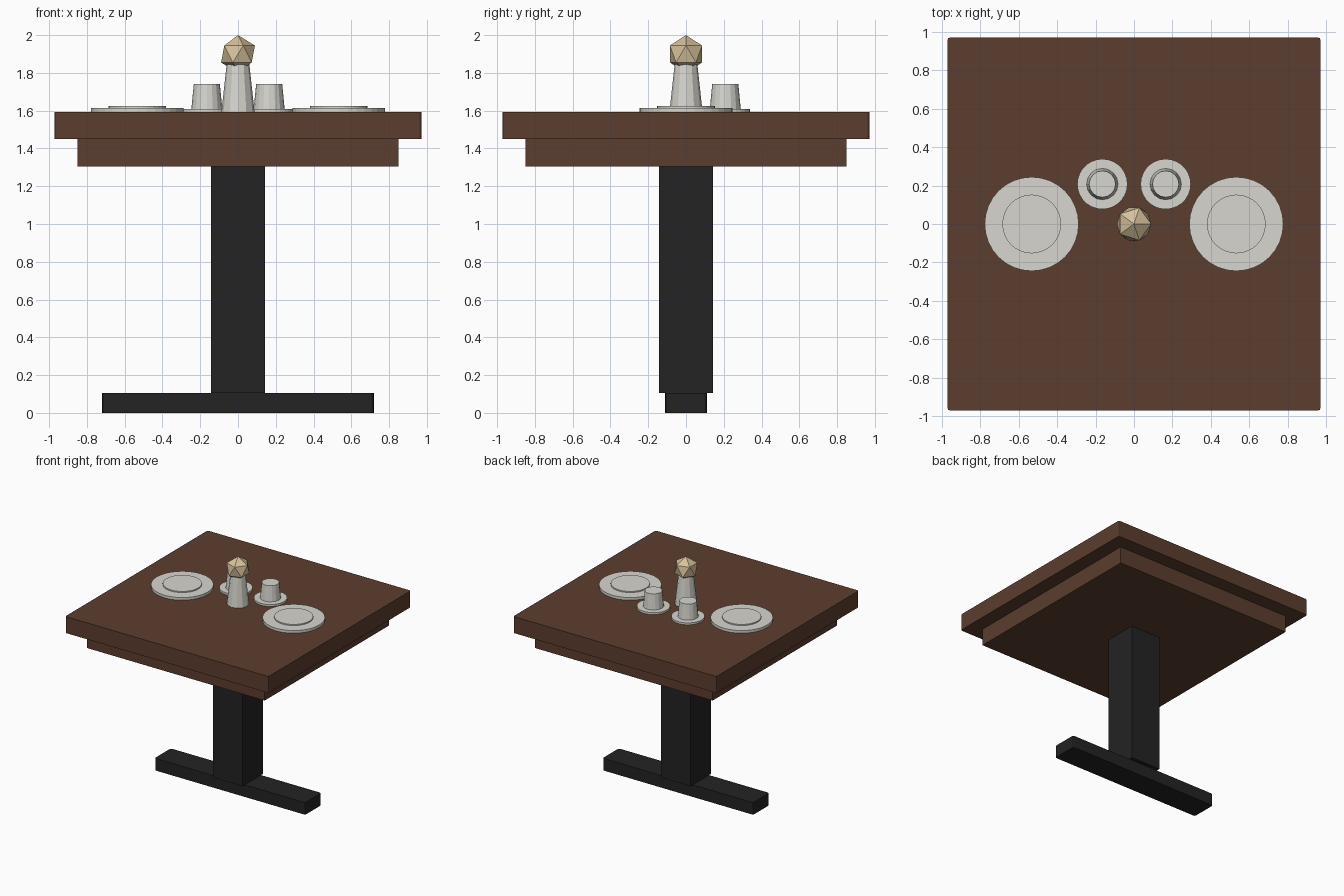
import bpy, bmesh, math

if "Cube" in bpy.data.objects:
    bpy.data.objects.remove(bpy.data.objects["Cube"])


def srgb(h):
    c = [int(h[i:i + 2], 16) / 255 for i in (0, 2, 4)]
    return [v / 12.92 if v <= 0.04045 else ((v + 0.055) / 1.055) ** 2.4 for v in c] + [1]


def material(name, h):
    m = bpy.data.materials.new(name)
    m.diffuse_color = srgb(h)
    m.use_nodes = True
    m.node_tree.nodes["Principled BSDF"].inputs["Base Color"].default_value = m.diffuse_color
    return m


wood = material("brown wood", "5c3d2e")
iron = material("black metal", "232323")
china = material("off white china", "d7d6cf")
straw = material("pale straw", "d6c19a")


def finish(name, bm, mat, loc=(0, 0, 0)):
    bmesh.ops.recalc_face_normals(bm, faces=bm.faces)
    me = bpy.data.meshes.new(name)
    bm.to_mesh(me)
    bm.free()
    me.materials.append(mat)
    ob = bpy.data.objects.new(name, me)
    ob.location = loc
    bpy.context.collection.objects.link(ob)
    return ob


def box(name, hx, hy, z0, z1, mat, bevel=0):
    """Box with optionally softened upright corners."""
    bm = bmesh.new()
    bmesh.ops.create_cube(bm, size=1)
    for v in bm.verts:
        v.co = (v.co.x * 2 * hx, v.co.y * 2 * hy, z0 if v.co.z < 0 else z1)
    if bevel:
        upright = [e for e in bm.edges if abs(e.verts[0].co.z - e.verts[1].co.z) > 0.01]
        bmesh.ops.bevel(bm, geom=upright, offset=bevel, segments=2, profile=0.5, affect='EDGES')
    return finish(name, bm, mat)


def turned(name, profile, sides, mat, x=0, y=0):
    """Closed lathe from (radius, height) points, capped at both ends."""
    bm = bmesh.new()
    rings = [[bm.verts.new((r * math.cos(2 * math.pi * i / sides),
                            r * math.sin(2 * math.pi * i / sides), z))
              for i in range(sides)] for r, z in profile]
    for a, b in zip(rings, rings[1:]):
        for i in range(sides):
            j = (i + 1) % sides
            bm.faces.new((a[i], a[j], b[j], b[i]))
    bm.faces.new(rings[0])
    bm.faces.new(rings[-1])
    return finish(name, bm, mat, (x, y, 0))


# Table
TOP = 1.592
box("foot_bar", 0.72, 0.11, 0, 0.105, iron, 0.015)
box("pedestal", 0.142, 0.142, 0.105, 1.305, iron)
box("apron", 0.85, 0.85, 1.305, 1.45, wood)
box("table_top", 0.972, 0.972, 1.45, TOP, wood, 0.014)

# Place settings, mirrored left and right
for side, s in (("left", -1), ("right", 1)):
    turned(side + "_plate", [(0.245, TOP), (0.245, 1.615), (0.153, 1.615), (0.153, 1.625)],
           32, china, s * 0.533, 0)
    turned(side + "_saucer", [(0.131, TOP), (0.131, 1.609)], 28, china, s * 0.165, 0.208)
    turned(side + "_cup", [(0.082, 1.609), (0.069, 1.742)], 16, china, s * 0.165, 0.208)

# Centrepiece
turned("vase", [(0.088, TOP), (0.06, 1.845)], 12, china)
bm = bmesh.new()
bmesh.ops.create_icosphere(bm, subdivisions=1, radius=0.1)
finish("dried_bloom", bm, straw, (0, 0, 1.9))
